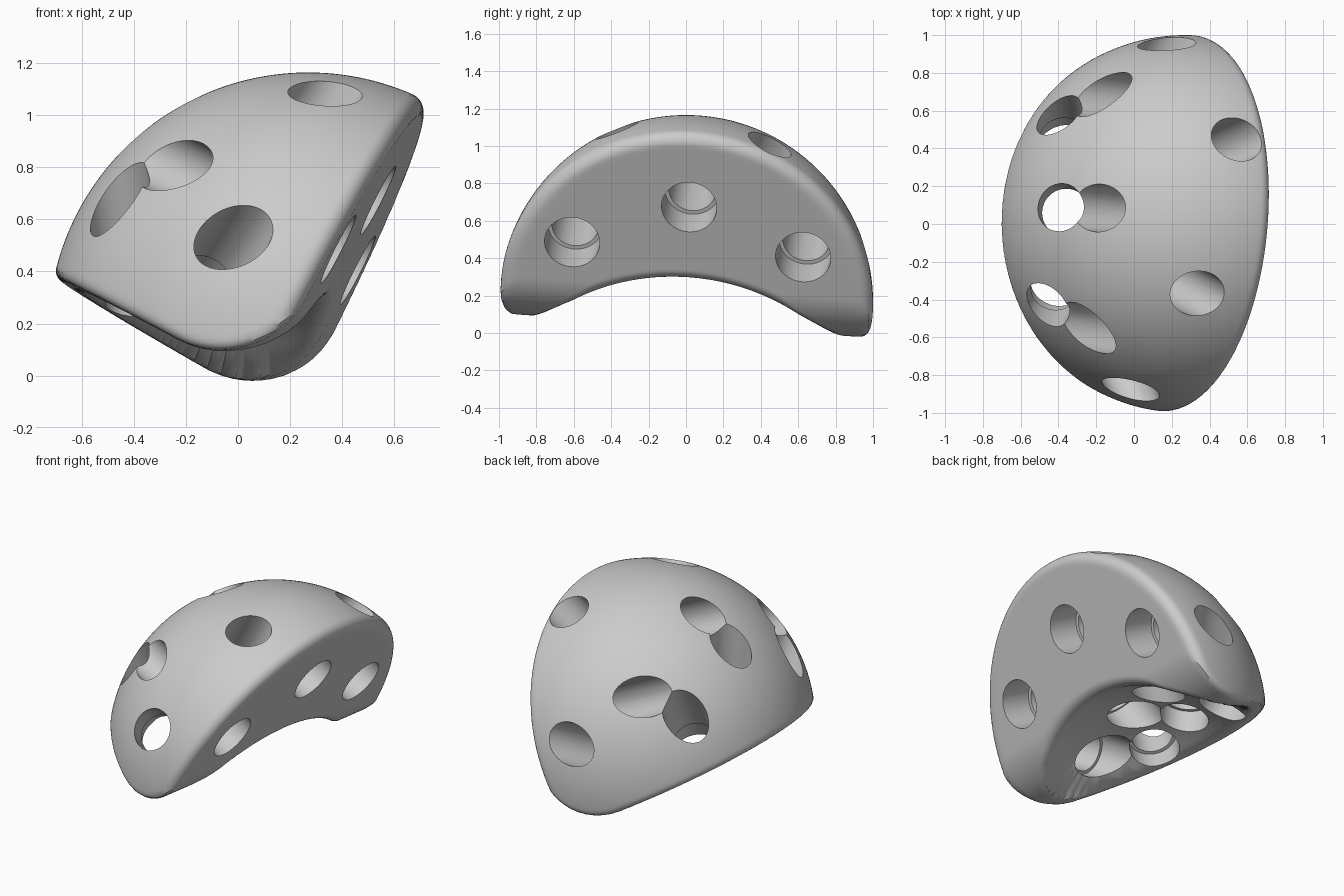
import bpy, bmesh, math
from mathutils import Vector, Matrix

cube = bpy.data.objects.get("Cube")
if cube:
    bpy.data.objects.remove(cube, do_unlink=True)

# Local frame: x runs between the two tips, y away from the flat face, z up from the hollow
depth = Vector((-0.89, 0.083, 0.45)).normalized()
up = Vector((0.06, 0.995, -0.065)).cross(depth).normalized()
across = depth.cross(up)
frame = Matrix((across, depth, up)).transposed().to_4x4()
frame.translation = Vector((0.27, 0, 0.165))

HOLLOW_R = 1.1
HOLLOW = Vector((0, 0, -0.97))
BORE_R, SINK_R = 0.127, 0.148

grey = bpy.data.materials.new("light grey")
grey.use_nodes = True
grey.diffuse_color = (0.6, 0.6, 0.6, 1)
grey.node_tree.nodes["Principled BSDF"].inputs["Base Color"].default_value = (0.6, 0.6, 0.6, 1)


def rounded(r, *dists):
    """Intersection of solids with edges rounded to radius r."""
    return min(-r, max(dists)) + math.sqrt(sum(max(d + r, 0) ** 2 for d in dists))


def body_distance(p):
    dome = p.length - 1
    hollow = HOLLOW_R - (p - HOLLOW).length
    face = -p.y - 0.01
    floor = 0.04 * p.y - p.z - 0.29
    blunt_tips = rounded(0.38, floor, face)
    return max(rounded(0.065, dome, hollow, face), rounded(0.03, dome, hollow, blunt_tips))


def make_object(name, bm):
    mesh = bpy.data.meshes.new(name)
    bm.to_mesh(mesh)
    bm.free()
    obj = bpy.data.objects.new(name, mesh)
    bpy.context.collection.objects.link(obj)
    return obj


# Half dome with a round hollow and soft edges, shaped from a sphere
bm = bmesh.new()
bmesh.ops.create_icosphere(bm, subdivisions=7, radius=1)
core = Vector((0, 0.45, 0.45))
for v in bm.verts:
    ray = v.co.normalized()
    near, far = 0.0, 2.0
    for _ in range(20):
        mid = (near + far) / 2
        if body_distance(core + ray * mid) < 0:
            near = mid
        else:
            far = mid
    v.co = core + ray * near
bm.transform(frame)
bmesh.ops.recalc_face_normals(bm, faces=bm.faces)
body = make_object("half_dome_body", bm)
body.data.materials.append(grey)


def stepped_cutter(start, direction, begin, step, end):
    """Wide counterbore followed by a narrower bore, along one axis."""
    bm = bmesh.new()
    sides = 64
    rings = []
    for radius, along in ((SINK_R, begin), (SINK_R, step), (BORE_R, step), (BORE_R, end)):
        rings.append([bm.verts.new((radius * math.cos(2 * math.pi * i / sides),
                                    radius * math.sin(2 * math.pi * i / sides), along))
                      for i in range(sides)])
    for low, high in zip(rings, rings[1:]):
        for i in range(sides):
            j = (i + 1) % sides
            bm.faces.new((low[i], low[j], high[j], high[i]))
    bm.faces.new(rings[0][::-1])
    bm.faces.new(rings[-1])
    turn = direction.to_track_quat('Z', 'Y').to_matrix().to_4x4()
    bm.transform(frame @ Matrix.Translation(start) @ turn)
    bmesh.ops.recalc_face_normals(bm, faces=bm.faces)
    cutter = make_object("hole_cutter", bm)
    cutter.data.materials.append(grey)
    cutter.hide_render = True
    return cutter


def hollow_cutter(origin, dome_point):
    """Hole from the hollow out to a point on the dome, aimed away from origin."""
    aim = (dome_point - origin).normalized()
    offset = origin - HOLLOW
    along = offset.dot(aim)
    wall = -along + math.sqrt(along ** 2 - offset.length_squared + HOLLOW_R ** 2)
    return stepped_cutter(origin, aim, wall - 0.2, wall + 0.12, 2.2)


# Holes straight through from the flat face
cutters = [stepped_cutter(Vector((x, 0, z)), Vector((0, 1, 0)), -0.2, 0.2, 1.4)
           for x, z in ((-0.62, 0.32), (0, 0.575), (0.62, 0.32))]

# Two fans of holes from the hollow, given by where they leave the dome
fans = [((0, 0.25, -0.75), [(0, 0.93, 0.368), (0.51, 0.853, 0.13), (-0.51, 0.853, 0.13)]),
        ((0, 0.5, -0.5), [(0.933, 0.277, 0.22), (-0.927, 0.344, 0.18),
                          (0.41, 0.17, 0.896), (-0.424, 0.323, 0.844)])]
for origin, exits in fans:
    for point in exits:
        cutters.append(hollow_cutter(Vector(origin), Vector(point)))

bpy.ops.object.select_all(action='DESELECT')
bpy.context.view_layer.objects.active = body
body.select_set(True)
for cutter in cutters:
    mod = body.modifiers.new("hole", 'BOOLEAN')
    mod.operation = 'DIFFERENCE'
    mod.solver = 'MANIFOLD'
    mod.object = cutter
    bpy.ops.object.modifier_apply(modifier=mod.name)
    bpy.data.objects.remove(cutter, do_unlink=True)
bpy.ops.object.shade_smooth_by_angle(angle=math.radians(35))
